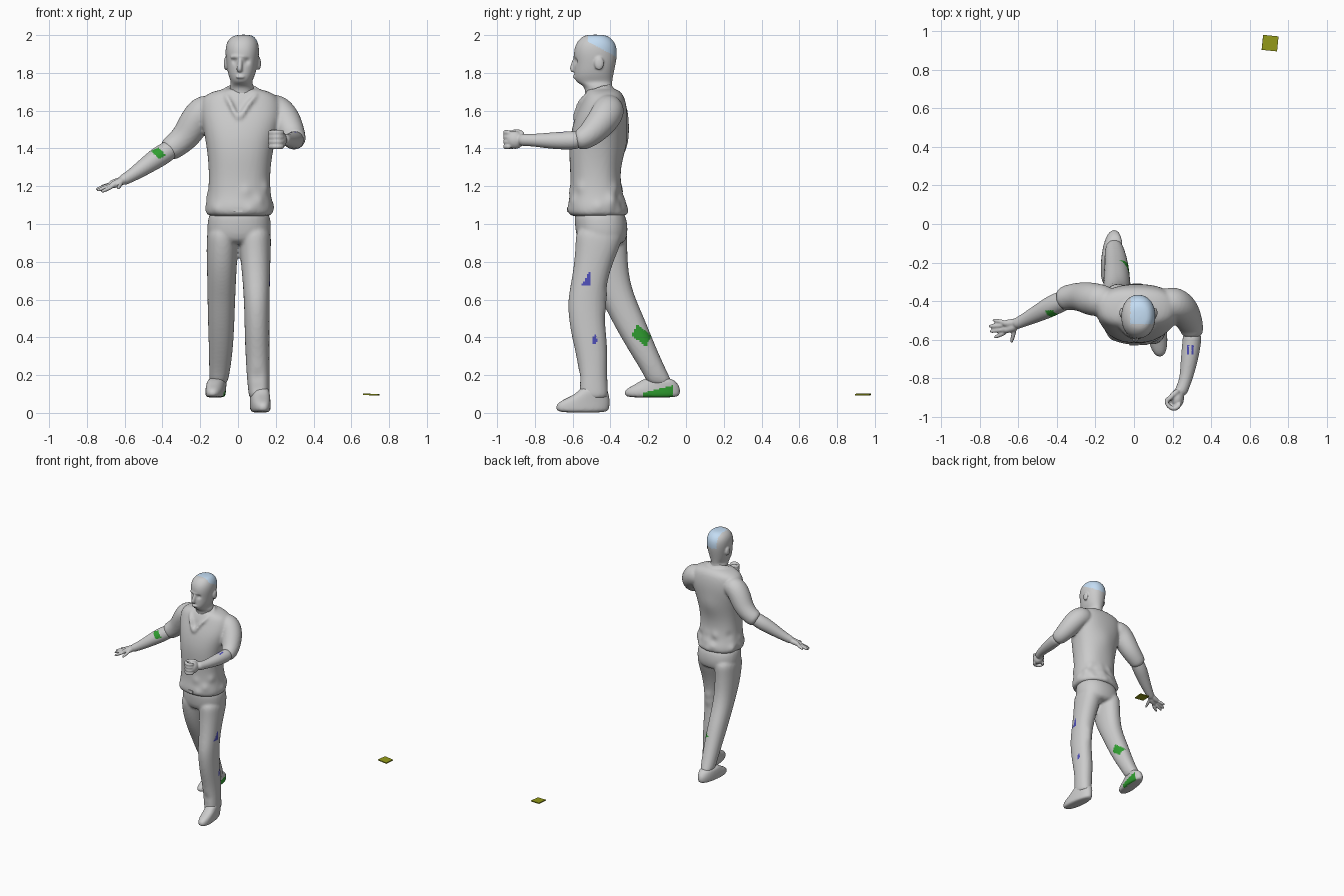
import bpy, bmesh, math, random
from mathutils import Vector, Matrix

random.seed(4)


def skin(bm, rings):
    """Bridge rings of points into a closed skin."""
    loops = [[bm.verts.new(p) for p in r] for r in rings]
    n = len(loops[0])
    for a, b in zip(loops, loops[1:]):
        for i in range(n):
            bm.faces.new((a[i], a[(i + 1) % n], b[(i + 1) % n], b[i]))
    bm.faces.new(loops[0][::-1])
    bm.faces.new(loops[-1])


def stack(bm, sections, power=2.3, skew=0.0, n=20):
    """Horizontal sections given as (z, x0, x1, y0, y1); skew shifts x along y."""
    rings = []
    for z, x0, x1, y0, y1 in sections:
        ring = []
        for i in range(n):
            t = 2 * math.pi * i / n
            c, s = math.cos(t), math.sin(t)
            u = math.copysign(abs(c) ** (2 / power), c)
            v = math.copysign(abs(s) ** (2 / power), s)
            y = (y0 + y1) / 2 + v * (y1 - y0) / 2
            ring.append(((x0 + x1) / 2 + u * (x1 - x0) / 2 + skew * v, y, z))
        rings.append(ring)
    skin(bm, rings)


def tube(bm, pts, n=12):
    """Round limb through (x, y, z, radius) points."""
    pos = [Vector(p[:3]) for p in pts]
    rings, prev, side = [], None, None
    for i, p in enumerate(pos):
        d = (pos[min(i + 1, len(pos) - 1)] - pos[max(i - 1, 0)]).normalized()
        if prev is None:
            side = d.orthogonal().normalized()
        else:
            side = prev.rotation_difference(d) @ side
        prev, up = d, d.cross(side)
        rings.append([p + pts[i][3] * (math.cos(a) * side + math.sin(a) * up)
                      for a in (2 * math.pi * k / n for k in range(n))])
    skin(bm, rings)


def ball(bm, c, r):
    bmesh.ops.create_uvsphere(bm, u_segments=16, v_segments=10, radius=1,
                              matrix=Matrix.Translation(c) @ Matrix.Diagonal((*r, 1)))


def fuse(name, bm, voxel=0.011, smooth=3):
    """Round the parts, merge them into one surface and bake it."""
    bmesh.ops.recalc_face_normals(bm, faces=bm.faces)
    me = bpy.data.meshes.new(name)
    bm.to_mesh(me)
    bm.free()
    ob = bpy.data.objects.new(name, me)
    bpy.context.collection.objects.link(ob)
    ob.modifiers.new("round", 'SUBSURF').levels = 2
    m = ob.modifiers.new("merge", 'REMESH')
    m.mode, m.voxel_size = 'VOXEL', voxel
    m = ob.modifiers.new("soften", 'SMOOTH')
    m.factor, m.iterations = 0.5, smooth
    baked = bpy.data.meshes.new_from_object(
        ob.evaluated_get(bpy.context.evaluated_depsgraph_get()))
    ob.modifiers.clear()
    ob.data = baked
    baked.name = name
    baked.shade_smooth()
    return ob


def push(ob, center, radius, offset):
    """Soft dent or bulge around a point."""
    c, o = Vector(center), Vector(offset)
    for v in ob.data.vertices:
        v.co += o * math.exp(-((v.co - c).length / radius) ** 2)


def colour(name, rgb):
    m = bpy.data.materials.new(name)
    m.diffuse_color = (*rgb, 1)
    return m


def paint(ob, name, mat, test):
    """Split faces that pass the test into a coloured part of their own."""
    bm = bmesh.new()
    bm.from_mesh(ob.data)
    new = bm.copy()
    for b, keep in ((bm, False), (new, True)):
        gone = [f for f in b.faces
                if bool(test(f.calc_center_median(), f.normal)) != keep]
        bmesh.ops.delete(b, geom=gone, context='FACES')
    bm.to_mesh(ob.data)
    me = bpy.data.meshes.new(name)
    new.to_mesh(me)
    me.materials.append(mat)
    bpy.context.collection.objects.link(bpy.data.objects.new(name, me))
    bm.free()
    new.free()


blue, green = colour("blue", (0.08, 0.08, 0.5)), colour("green", (0.03, 0.35, 0.03))
olive, pale = colour("olive", (0.3, 0.33, 0.01)), colour("pale_blue", (0.55, 0.72, 0.9))

# Head with neck, nose, brow, lips and ears
bm = bmesh.new()
stack(bm, [(1.62, -.05, .09, -.54, -.36), (1.70, -.045, .085, -.53, -.385),
           (1.735, -.045, .085, -.545, -.39), (1.75, -.035, .07, -.585, -.39),
           (1.785, -.053, .092, -.594, -.385), (1.85, -.062, .106, -.59, -.37),
           (1.90, -.068, .113, -.597, -.363), (1.95, -.066, .112, -.588, -.368),
           (1.985, -.045, .095, -.56, -.395), (2.003, -.01, .07, -.53, -.43)], 2.15)
tube(bm, [(.012, -.588, 1.88, .010), (.010, -.594, 1.85, .013),
          (.006, -.603, 1.818, .017), (.008, -.592, 1.806, .013)])
tube(bm, [(-.04, -.562, 1.882, .011), (-.015, -.585, 1.886, .012),
          (.04, -.586, 1.886, .012), (.07, -.566, 1.882, .011)])
tube(bm, [(-.015, -.586, 1.778, .006), (.01, -.596, 1.78, .009), (.035, -.588, 1.778, .006)])
for x in (-.064, .110):
    ball(bm, (x, -.46, 1.85), (.012, .026, .036))
head = fuse("head", bm, 0.006, 2)
for x in (-.024, .046):
    push(head, (x, -.585, 1.862), .017, (0, .012, 0))
paint(head, "crown_patch", pale, lambda c, n: c.x > -.018 and c.y > -.52
      and c.z > 1.885 + .55 * (-.37 - c.y))

# Shirt: torso, sleeves and collar
bm = bmesh.new()
stack(bm, [(1.035, -.16, .175, -.61, -.32), (1.06, -.172, .187, -.628, -.308),
           (1.10, -.172, .187, -.628, -.313), (1.15, -.16, .175, -.615, -.335),
           (1.25, -.155, .17, -.612, -.348), (1.35, -.16, .18, -.62, -.338),
           (1.45, -.175, .20, -.618, -.32), (1.55, -.195, .235, -.595, -.308),
           (1.62, -.20, .235, -.567, -.312), (1.675, -.19, .215, -.545, -.325),
           (1.70, -.14, .17, -.53, -.345), (1.72, -.06, .10, -.52, -.375)], 2.35)
tube(bm, [(-.10, -.40, 1.62, .075), (-.19, -.395, 1.605, .09), (-.235, -.385, 1.53, .088),
          (-.28, -.375, 1.455, .077), (-.345, -.38, 1.405, .068), (-.385, -.395, 1.38, .062)])
tube(bm, [(.12, -.41, 1.62, .075), (.21, -.405, 1.607, .09), (.25, -.435, 1.555, .087),
          (.28, -.49, 1.49, .076), (.303, -.545, 1.447, .062), (.302, -.59, 1.443, .055)])
collar = [(.002, -.594, 1.55), (-.03, -.578, 1.62), (-.066, -.54, 1.68), (-.075, -.45, 1.722),
          (.02, -.375, 1.738), (.112, -.45, 1.722), (.10, -.54, 1.68), (.04, -.578, 1.62),
          (.006, -.594, 1.55)]
tube(bm, [(*p, .013) for p in collar])
shirt = fuse("shirt", bm, 0.010, 3)
push(shirt, (.005, -.60, 1.63), .028, (0, .02, 0))
push(shirt, (.02, -.31, 1.42), .09, (0, .012, 0))
for k in range(26):  # hem folds
    a = random.uniform(0, 2 * math.pi)
    p = (.008 + .18 * math.cos(a), -.47 + .155 * math.sin(a), random.uniform(1.05, 1.2))
    s = random.choice((-.007, .007))
    push(shirt, p, .03, (s * math.cos(a), s * math.sin(a), 0))

# Open arm: forearm, palm, spread fingers
bm = bmesh.new()
tube(bm, [(-.32, -.38, 1.42, .05), (-.40, -.41, 1.367, .058), (-.45, -.438, 1.335, .054),
          (-.52, -.474, 1.285, .043), (-.585, -.506, 1.243, .032), (-.625, -.524, 1.225, .03)])
tube(bm, [(-.60, -.505, 1.235, .022), (-.64, -.515, 1.222, .022), (-.685, -.515, 1.212, .016)])
tube(bm, [(-.60, -.525, 1.232, .024), (-.64, -.54, 1.215, .023), (-.68, -.555, 1.20, .017)])
for base, tip in (((-.67, -.508, 1.213), (-.735, -.497, 1.192)),
                  ((-.67, -.525, 1.21), (-.757, -.530, 1.182)),
                  ((-.67, -.545, 1.205), (-.752, -.558, 1.175)),
                  ((-.66, -.56, 1.20), (-.728, -.590, 1.168)),
                  ((-.615, -.54, 1.22), (-.638, -.620, 1.185))):
    mid = [(p + q) / 2 for p, q in zip(base, tip)]
    tube(bm, [(*base, .013), (*mid, .012), (*tip, .010)], 8)
open_arm = fuse("open_arm", bm, 0.006, 2)
paint(open_arm, "arm_patch", green, lambda c, n: n.y < -.2
      and abs(c.x + .42) / .04 + abs(c.z - 1.375 + .3 * (c.x + .42)) / .03 < 1)

# Bent arm: forearm and fist
bm = bmesh.new()
tube(bm, [(.303, -.55, 1.447, .05), (.30, -.61, 1.442, .051), (.287, -.70, 1.441, .047),
          (.272, -.79, 1.443, .036), (.256, -.84, 1.445, .033), (.235, -.885, 1.445, .037)])
ball(bm, (.222, -.905, 1.445), (.038, .05, .048))
for z in (1.41, 1.435, 1.46, 1.484):
    tube(bm, [(.245, -.925, z, .016), (.212, -.967, z, .016), (.17, -.94, z, .015),
              (.165, -.905, z, .013), (.195, -.90, z, .013)], 8)
tube(bm, [(.235, -.86, 1.47, .017), (.20, -.885, 1.49, .016), (.17, -.92, 1.492, .012)], 8)
bent_arm = fuse("bent_arm", bm, 0.006, 2)
paint(bent_arm, "forearm_patch", blue, lambda c, n: n.z > .3 and abs(c.y + .65) < .025
      and abs(abs(c.x - .292) - .012) < .005)

# Trousers: hips and striding legs
bm = bmesh.new()
stack(bm, [(1.10, -.15, .165, -.595, -.335), (1.0, -.165, .177, -.59, -.305),
           (.93, -.165, .177, -.583, -.31), (.885, -.13, .145, -.55, -.33)])
stack(bm, [(1.0, .0, .175, -.585, -.32), (.9, .004, .176, -.585, -.34),
           (.8, .014, .172, -.592, -.385), (.7, .024, .17, -.607, -.415),
           (.6, .03, .168, -.627, -.43), (.5, .034, .167, -.622, -.43),
           (.4, .035, .167, -.605, -.42), (.3, .04, .167, -.58, -.414),
           (.2, .045, .167, -.565, -.418), (.1, .055, .168, -.572, -.41),
           (.07, .06, .165, -.56, -.415)], 2.2)
stack(bm, [(1.0, -.165, .01, -.58, -.305), (.9, -.167, .0, -.57, -.31),
           (.8, -.167, -.004, -.545, -.308), (.7, -.163, -.01, -.505, -.297),
           (.6, -.162, -.014, -.45, -.265), (.5, -.16, -.018, -.40, -.22),
           (.4, -.157, -.022, -.345, -.18), (.3, -.154, -.03, -.285, -.138),
           (.2, -.153, -.045, -.222, -.092), (.14, -.15, -.06, -.20, -.06)], 2.2)
trousers = fuse("trousers", bm, 0.010, 3)
for z, y in ((.56, -.43), (.62, -.43), (.13, -.57), (.19, -.565)):
    push(trousers, (.10, y, z), .035, (0, .008, 0))
paint(trousers, "shin_patch", green, lambda c, n: n.x > .2 and c.x < 0
      and abs(c.y + .235 + .4 * (c.z - .41)) / .05 + abs(c.z - .41) / .06 < 1)
paint(trousers, "thigh_patch", blue, lambda c, n: n.x > .2 and c.x > .1
      and .675 < c.z < .75 and abs(c.y + .52 - .25 * (c.z - .71)) < .3 * (.755 - c.z))
paint(trousers, "knee_patch", blue, lambda c, n: n.x > .2 and c.x > .1
      and abs(c.y + .485) / .016 + abs(c.z - .385) / .035 < 1)

# Shoes, front one flat on the floor and rear one raised
bm = bmesh.new()
stack(bm, [(0, .072, .165, -.675, -.415), (.02, .066, .17, -.692, -.405),
           (.05, .066, .17, -.688, -.402), (.075, .066, .168, -.64, -.403),
           (.105, .064, .165, -.575, -.41), (.14, .065, .16, -.56, -.42)], 2.3, -.016)
shoe = fuse("front_shoe", bm, 0.008, 2)
paint(shoe, "front_shoe_patch", blue, lambda c, n: n.x < -.3
      and abs(c.y + .44) < .025 and .015 < c.z < .055)
bm = bmesh.new()
stack(bm, [(.08, -.165, -.075, -.31, -.045), (.095, -.17, -.068, -.33, -.03),
           (.125, -.17, -.066, -.325, -.028), (.15, -.165, -.064, -.27, -.038),
           (.19, -.155, -.06, -.215, -.075)], 2.3, .016)
shoe = fuse("rear_shoe", bm, 0.008, 2)
paint(shoe, "rear_shoe_patch", green, lambda c, n: n.x > .2
      and -.23 < c.y < -.07 and c.z < .105 + .25 * (c.y + .23))

# Belt buckle and loose floor tile
for name, loc, size, turn, mat in (
        ("buckle", (.0, -.618, 1.075), (.045, .022, .025), 0, None),
        ("loose_tile", (.705, .937, .097), (.08, .078, .008), -.1, olive)):
    bpy.ops.mesh.primitive_cube_add(size=1, location=loc, rotation=(0, abs(turn) / 2, turn))
    ob = bpy.context.object
    ob.name, ob.scale = name, size
    if mat:
        ob.data.materials.append(mat)
